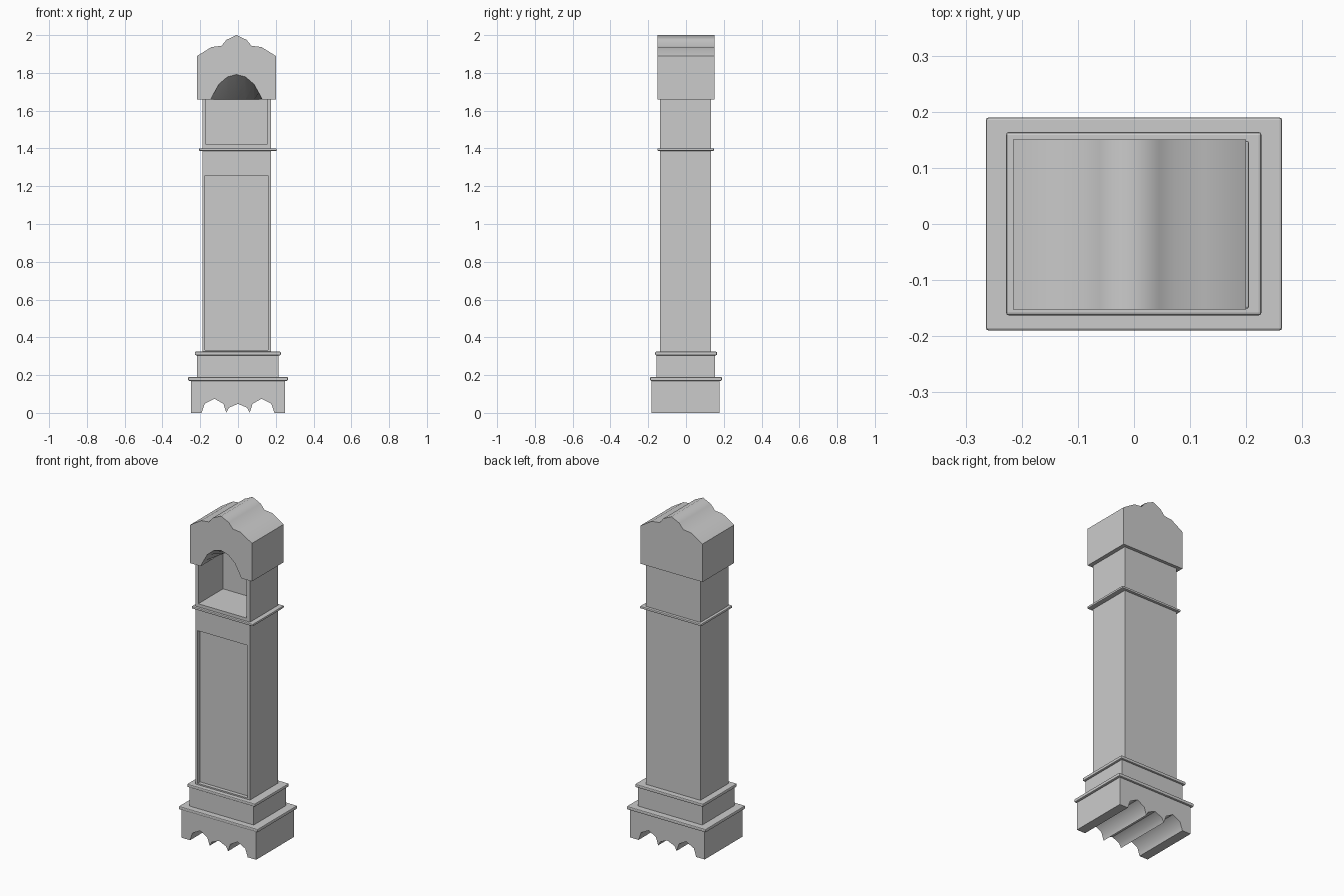
import bpy, bmesh, math

if "Cube" in bpy.data.objects:
    bpy.data.objects.remove(bpy.data.objects["Cube"])


def make_object(name, bm):
    bmesh.ops.recalc_face_normals(bm, faces=bm.faces[:])
    mesh = bpy.data.meshes.new(name)
    bm.to_mesh(mesh)
    bm.free()
    obj = bpy.data.objects.new(name, mesh)
    bpy.context.collection.objects.link(obj)
    return obj


def loft(name, front, back, y0, y1):
    """Solid between two xz outlines with the same number of points."""
    bm = bmesh.new()
    a = [bm.verts.new((x, y0, z)) for x, z in front]
    b = [bm.verts.new((x, y1, z)) for x, z in back]
    bm.faces.new(a)
    bm.faces.new(b[::-1])
    n = len(a)
    for i in range(n):
        j = (i + 1) % n
        bm.faces.new((a[j], a[i], b[i], b[j]))
    return make_object(name, bm)


def box(name, x0, x1, y0, y1, z0, z1, bevel=0):
    pts = [(x0, z0), (x1, z0), (x1, z1), (x0, z1)]
    obj = loft(name, pts, pts, y0, y1)
    if bevel:
        mod = obj.modifiers.new("rounded_edge", 'BEVEL')
        mod.width = bevel
        mod.segments = 2
    return obj


def activate(obj):
    bpy.ops.object.select_all(action='DESELECT')
    obj.select_set(True)
    bpy.context.view_layer.objects.active = obj


def cut(obj, cutter):
    mod = obj.modifiers.new("cut", 'BOOLEAN')
    mod.operation = 'DIFFERENCE'
    mod.solver = 'EXACT'
    mod.object = cutter
    activate(obj)
    bpy.ops.object.modifier_apply(modifier=mod.name)
    bpy.data.objects.remove(cutter, do_unlink=True)


def smooth(obj, degrees):
    activate(obj)
    bpy.ops.object.shade_smooth_by_angle(angle=math.radians(degrees))


def mirrored(half, cx=0):
    """Left half of an outline, last point on the centre line, made whole."""
    full = half + [(-x, z) for x, z in half[-2::-1]]
    return [(x + cx, z) for x, z in full]


# base with three scalloped grooves running front to back
scallops = mirrored([(-0.25, 0), (-0.193, 0), (-0.177, 0.048), (-0.125, 0.075),
                     (-0.077, 0.048), (-0.062, 0.002), (-0.047, 0.028), (0, 0.048)])
base_outline = scallops + [(0.25, 0.175), (-0.25, 0.175)]
base = loft("base", base_outline, base_outline, -0.183, 0.178)
smooth(base, 45)

# plinth and mouldings
box("base_moulding", -0.264, 0.264, -0.19, 0.19, 0.17, 0.19, 0.005)
box("plinth", -0.216, 0.214, -0.155, 0.153, 0.185, 0.31)
box("plinth_moulding", -0.228, 0.227, -0.163, 0.164, 0.305, 0.324, 0.005)
box("waist_moulding", -0.206, 0.205, -0.151, 0.148, 1.387, 1.401, 0.004)

# tall case with recessed door panel and hollow dial chamber
case = box("case", -0.189, 0.176, -0.137, 0.132, 0.32, 1.66)
cut(case, box("door_cutter", -0.174, 0.158, -0.2, -0.114, 0.332, 1.256))
cut(case, box("chamber_cutter", -0.17, 0.153, -0.2, 0.10, 1.42, 1.75))

# hood with shaped top
CX = -0.008
top = mirrored([(-0.208, 1.89), (-0.132, 1.937), (-0.08, 1.943),
                (-0.053, 1.975), (0, 2.0)], CX)
hood_outline = [(CX + 0.208, 1.66), (CX - 0.208, 1.66)]
hood = loft("hood", top + hood_outline, top + hood_outline, -0.152, 0.151)

# arch in the hood front, its ceiling sloping down to the chamber back
arch = mirrored([(-0.135, 1.662), (-0.118, 1.695), (-0.092, 1.742),
                 (-0.048, 1.78), (0, 1.793)], CX)
floor = [(CX + 0.135, 1.6), (CX - 0.135, 1.6)]
back = [(x, 1.659) for x, z in arch]
cut(hood, loft("arch_cutter", arch + floor, back + floor, -0.155, 0.10))
smooth(hood, 55)
